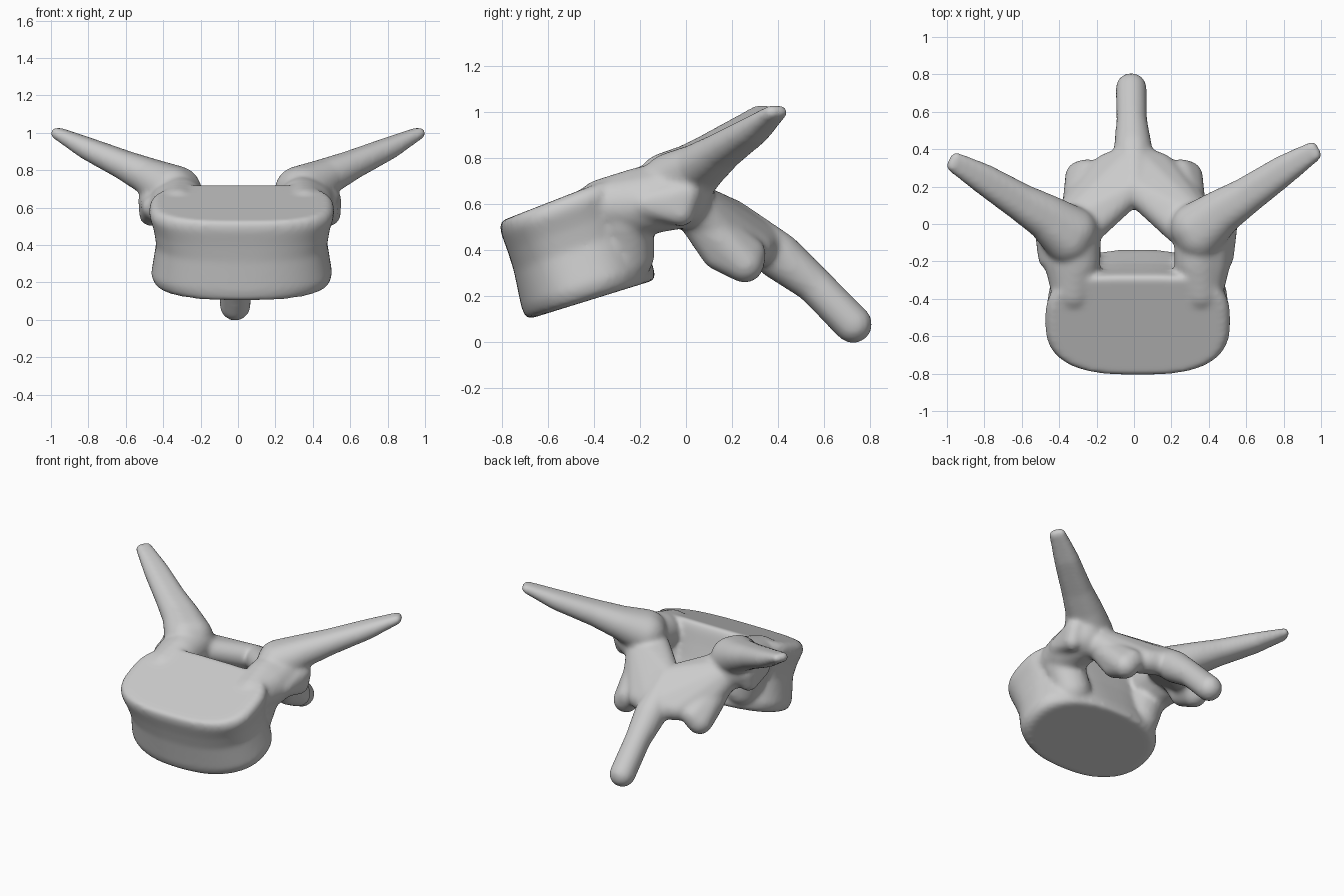
import bpy, bmesh, math
from mathutils import Matrix, Vector

cube = bpy.data.objects.get("Cube")
if cube:
    bpy.data.objects.remove(cube)

bone = bpy.data.materials.new("bone_grey")
bone.use_nodes = True
GREY = (0.6, 0.6, 0.6, 1)
bone.diffuse_color = GREY
bone.node_tree.nodes["Principled BSDF"].inputs["Base Color"].default_value = GREY

bm = bmesh.new()


def hull(balls):
    """Rounded solid wrapped around balls given as (x, y, z, radius)."""
    part = bmesh.new()
    for x, y, z, r in balls:
        bmesh.ops.create_icosphere(part, subdivisions=3, radius=r + 0.004,
                                   matrix=Matrix.Translation((x, y, z)))
    out = bmesh.ops.convex_hull(part, input=part.verts[:])
    junk = {g for g in out["geom_interior"] + out["geom_unused"]
            if isinstance(g, bmesh.types.BMVert)}
    bmesh.ops.delete(part, geom=list(junk), context="VERTS")
    new = {v: bm.verts.new(v.co) for v in part.verts}
    for f in part.faces:
        bm.faces.new([new[v] for v in f.verts])
    part.free()


def limb(sections):
    """Tapering limb: hulls around each neighbouring pair of sections."""
    for first, second in zip(sections, sections[1:]):
        hull(first + second)


def power(value, n):
    return math.copysign(abs(value) ** (2 / n), value)


# Vertebral body: rings lofted up a leaning axis, oval below, kidney-shaped above
N = 64
rings = []
for t, size in [(0, .87), (.04, .94), (.14, .975), (.3, .95), (.5, .92),
                (.7, .95), (.88, 1), (.95, .985), (1, .93)]:
    centre = Vector((.02, -.408, .185)).lerp(Vector((.02, -.53, .632)), t)
    slope = .31 + .08 * t
    roundness = 2.3 + .5 * t
    ring = []
    for i in range(N):
        a = math.tau * i / N
        u, v = power(math.cos(a), roundness), power(math.sin(a), roundness)
        if v > 0:
            v -= (.02 + .1 * t) * v * (1 - u * u)
        depth = (.295 - .01 * t) * v * (1 + size) / 2
        ring.append(bm.verts.new(centre + Vector((.497 * size * u, depth, slope * depth))))
    rings.append(ring)
for low, high in zip(rings, rings[1:]):
    for i in range(N):
        j = (i + 1) % N
        bm.faces.new((low[i], low[j], high[j], high[i]))
bm.faces.new(rings[0][::-1])
bm.faces.new(rings[-1])

for side in (1, -1):
    def place(balls, shift=.01, drop=0):
        return [(side * x + shift, y - (drop * x if side < 0 else 0), z, r)
                for x, y, z, r in balls]

    # Rear shoulder of the body, under the pedicle
    hull(place([(.28, -.26, .38, .12), (.33, -.27, .53, .125)], .018))
    # Pedicle bridging the body to the arch
    hull(place([(.34, -.36, .59, .115), (.325, -.2, .63, .125), (.36, -.2, .6, .135),
                (.335, -.04, .65, .135), (.37, -.03, .63, .135)], .018))
    # Upper joint knob
    hull(place([(.46, -.18, .6, .06), (.475, 0, .64, .065), (.48, -.02, .56, .055)]))
    # Transverse process, broader than it is thick
    limb([place([(x + .012, y - .021, z, r), (x - .012, y + .021, z, r)], 0, .06)
          for x, y, z, r in [(.34, -.04, .69, .13), (.46, .06, .76, .095),
                             (.6, .15, .825, .073), (.8, .287, .915, .054),
                             (.963, .39, .998, .027)]])
    # Lamina plate
    hull(place([(.33, .01, .6, .1), (.24, -.03, .62, .075), (0, .19, .545, .075),
                (.26, .2, .42, .075), (.14, .3, .41, .075), (0, .35, .42, .08)], 0))
    # Lower joint process
    hull(place([(.3, .06, .53, .085), (.28, .14, .385, .07), (.285, .255, .34, .08),
                (.25, .27, .38, .075)], 0))

# Spinous process
limb([[ball] for ball in [(0, .2, .535, .08), (-.005, .4, .375, .1),
                          (-.012, .55, .255, .079), (-.015, .725, .078, .08)]])

bmesh.ops.recalc_face_normals(bm, faces=bm.faces[:])
mesh = bpy.data.meshes.new("vertebra")
bm.to_mesh(mesh)
bm.free()
mesh.materials.append(bone)
vertebra = bpy.data.objects.new("vertebra", mesh)
bpy.context.collection.objects.link(vertebra)

# Fuse all parts into one skin and soften the joins
fuse = vertebra.modifiers.new("fuse", "REMESH")
fuse.mode = "VOXEL"
fuse.voxel_size = .014
fuse.use_smooth_shade = True
soften = vertebra.modifiers.new("soften", "SMOOTH")
soften.factor = .5
soften.iterations = 12
